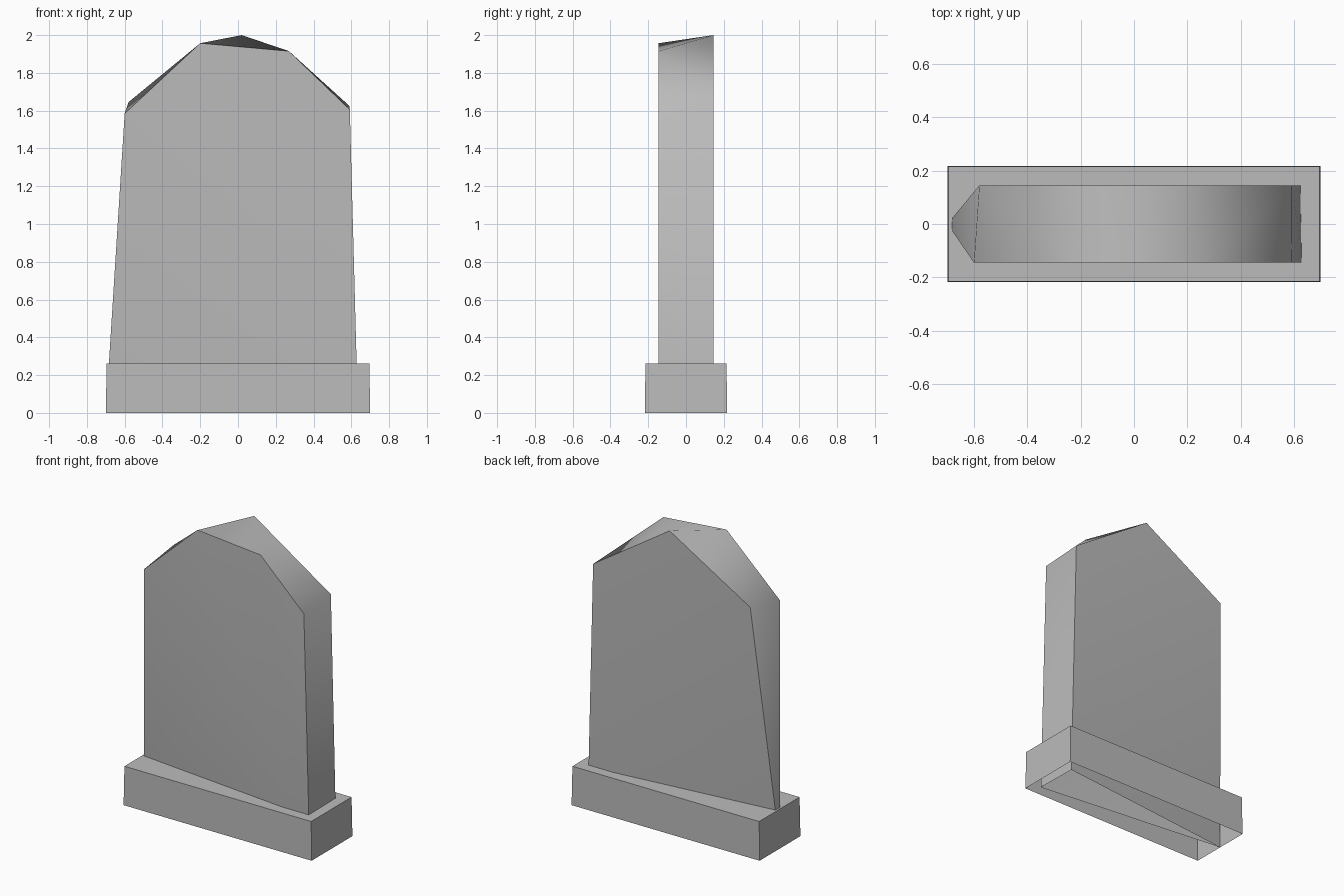
import bpy, math

if "Cube" in bpy.data.objects:
    bpy.data.objects.remove(bpy.data.objects["Cube"])

stone = bpy.data.materials.new("grey_stone")
stone.diffuse_color = (0.5, 0.5, 0.5, 1)
stone.use_nodes = True
stone.node_tree.nodes["Principled BSDF"].inputs["Base Color"].default_value = stone.diffuse_color


def build(name, points, faces):
    mesh = bpy.data.meshes.new(name)
    names = list(points)
    mesh.from_pydata([points[n] for n in names], [],
                     [[names.index(n) for n in f.split()] for f in faces])
    mesh.materials.append(stone)
    obj = bpy.data.objects.new(name, mesh)
    bpy.context.collection.objects.link(obj)
    return obj


# Plinth: slightly tapered block, open underneath
plinth = {}
for level, hx, hy, z in (("lo", 0.70, 0.217, 0), ("hi", 0.695, 0.215, 0.262)):
    for i, (sx, sy) in enumerate(((-1, -1), (1, -1), (1, 1), (-1, 1))):
        plinth[f"{level}{i}"] = (sx * hx, sy * hy, z)
sides = [f"lo{i} lo{(i + 1) % 4} hi{(i + 1) % 4} hi{i}" for i in range(4)]
build("plinth", plinth, sides + ["hi0 hi1 hi2 hi3"])

# Headstone: rough slab whose left side narrows to a point at the foot
D = 0.145
slab = {
    "foot": (-0.70, 0, 0),
    "f_base": (0.635, -D, 0), "b_base": (0.63, D, 0),
    "f_left": (-0.60, -D, 1.585), "b_left": (-0.58, D, 1.645),
    "f_peak": (-0.20, -D, 1.957), "f_step": (0.27, -D, 1.915),
    "b_peak": (0.02, D, 2.0),
    "f_right": (0.592, -D, 1.605), "b_right": (0.59, D, 1.625),
}
headstone = build("headstone", slab, [
    # front and back
    "foot f_base f_left", "f_left f_base f_right f_step f_peak",
    "foot b_left b_base", "b_left b_peak b_right b_base",
    # left and right sides
    "foot f_left b_left", "f_base b_base b_right f_right",
    # chipped top
    "f_left f_peak b_left", "b_left f_peak b_peak", "f_peak f_step b_peak",
    "f_step b_right b_peak", "f_step f_right b_right",
])
bpy.context.view_layer.objects.active = headstone
headstone.select_set(True)
bpy.ops.object.shade_smooth_by_angle(angle=math.radians(55))
